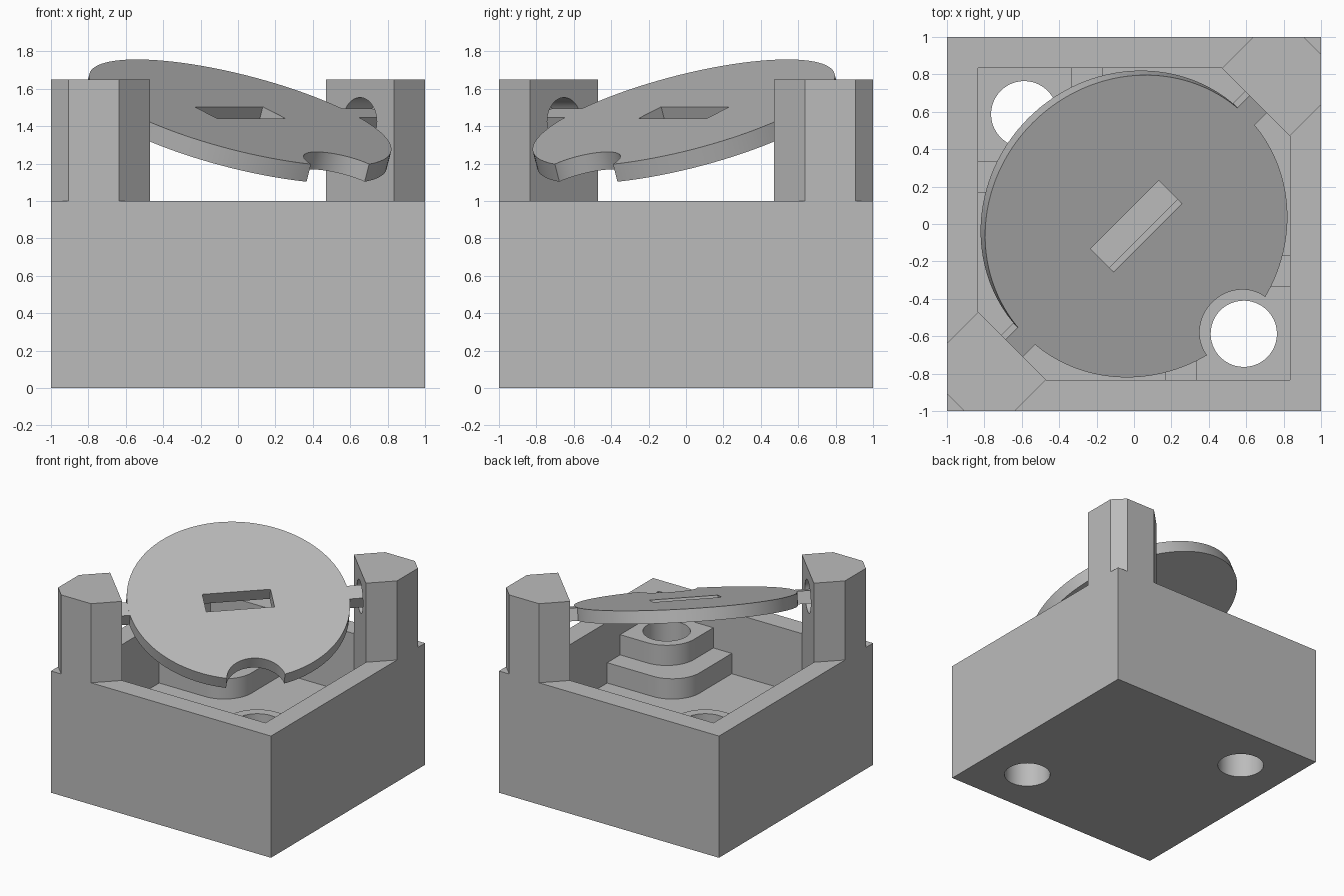
import bpy, bmesh, math
from mathutils import Matrix, Vector

cube = bpy.data.objects.get("Cube")
if cube:
    bpy.data.objects.remove(cube)

# One grey plastic for everything
grey = bpy.data.materials.new("light grey")
grey.use_nodes = True
colour = (0.5, 0.5, 0.5, 1)
grey.diffuse_color = colour
grey.node_tree.nodes["Principled BSDF"].inputs["Base Color"].default_value = colour

WALL = 0.833      # inner half width of the tray
HOLE = 0.587      # screw hole offset from the centre
PIVOT_Z = 1.425
TILT = math.radians(20)


def prism(name, points, z0, z1):
    """Extrude a counter-clockwise outline from z0 to z1."""
    bm = bmesh.new()
    face = bm.faces.new([bm.verts.new((x, y, z0)) for x, y in points])
    top = bmesh.ops.extrude_face_region(bm, geom=[face])["geom"]
    verts = [v for v in top if isinstance(v, bmesh.types.BMVert)]
    bmesh.ops.translate(bm, verts=verts, vec=(0, 0, z1 - z0))
    bmesh.ops.recalc_face_normals(bm, faces=bm.faces)
    mesh = bpy.data.meshes.new(name)
    bm.to_mesh(mesh)
    bm.free()
    mesh.materials.append(grey)
    obj = bpy.data.objects.new(name, mesh)
    bpy.context.collection.objects.link(obj)
    return obj


def arc(cx, cy, r, start, end, steps):
    angles = [math.radians(start + (end - start) * i / steps) for i in range(steps + 1)]
    return [(cx + r * math.cos(a), cy + r * math.sin(a)) for a in angles]


def cylinder(name, cx, cy, r, z0, z1, sides=72):
    return prism(name, arc(cx, cy, r, 0, 360, sides)[:-1], z0, z1)


def box(name, x0, x1, y0, y1, z0, z1):
    return prism(name, [(x0, y0), (x1, y0), (x1, y1), (x0, y1)], z0, z1)


def combine(obj, tool, operation="DIFFERENCE"):
    """Apply one boolean and discard the tool."""
    mod = obj.modifiers.new("cut", "BOOLEAN")
    mod.operation, mod.solver, mod.object = operation, "EXACT", tool
    bpy.context.view_layer.update()
    graph = bpy.context.evaluated_depsgraph_get()
    mesh = bpy.data.meshes.new_from_object(obj.evaluated_get(graph))
    obj.modifiers.clear()
    obj.data = mesh
    bpy.data.objects.remove(tool)


def turned(points):
    """Half turn about the vertical axis."""
    return [(-x, -y) for x, y in points]


# Tray with a pocket whose two post corners are cut off
tray = box("tray", -1, 1, -1, 1, 0, 1)
half_pocket = [(WALL, -WALL), (WALL, 0.47), (0.47, WALL)]
combine(tray, prism("pocket", half_pocket + turned(half_pocket), 0.5, 1.2))

# Stepped bosses around the screw holes
parts = [tray]
for side, sign in (("front", 1), ("back", -1)):
    for level, edge, z0, z1 in (("lower", 0.167, 0.49, 0.667), ("upper", 0.335, 0.66, 0.833)):
        out = WALL + 0.02
        c = edge + 0.25
        outline = [(edge, -out), (out, -out), (out, -edge)] + arc(c, -c, 0.25, 90, 180, 16)
        if sign < 0:
            outline = turned(outline)
        parts.append(prism(f"{side}_{level}_boss", outline, z0, z1))

# Screw holes through tray and bosses
for part in parts:
    for sign in (1, -1):
        if part is tray or part.name.startswith("front" if sign > 0 else "back"):
            combine(part, cylinder("drill", sign * HOLE, -sign * HOLE, 0.177, -0.1, 1.1))

# Corner posts with blind pivot sockets
post_outline = [(0.47, WALL), (WALL, 0.47), (1, 0.637), (1, 0.907), (0.907, 1), (0.637, 1)]
for name, outline, turn in (("back_left_post", post_outline, 45),
                            ("front_right_post", turned(post_outline), 225)):
    post = prism(name, outline, 1, 1.65)
    socket = cylinder("socket", 0, 0, 0.128, 0.85, 1.12, 48)
    socket.matrix_world = (Matrix.Translation((0, 0, PIVOT_Z))
                           @ Matrix.Rotation(math.radians(turn), 4, "Z")
                           @ Matrix.Rotation(math.radians(90), 4, "Y"))
    combine(post, socket)
    parts.append(post)

# Tilting disc with pivot bar, slot and screw notch
T = 0.05
disc = cylinder("tilting_disc", 0, 0, 0.833, -T, T, 128)
for sign in (1, -1):
    x0, x1 = sorted((sign * 0.7, sign * 1.06))
    combine(disc, box("pin", x0, x1, -0.069, 0.069, -T * 0.98, T * 0.98), "UNION")
combine(disc, box("slot", -0.258, 0.258, -0.093, 0.093, -0.2, 0.2))
combine(disc, cylinder("notch", 0, -0.834, 0.222, -0.2, 0.2))
disc.location = (0, 0, PIVOT_Z)
disc.rotation_euler = (TILT, 0, math.radians(45))
parts.append(disc)

# Smooth round walls, sharp edges elsewhere
bpy.ops.object.select_all(action="DESELECT")
for part in parts:
    part.select_set(True)
bpy.context.view_layer.objects.active = tray
bpy.ops.object.shade_smooth_by_angle(angle=math.radians(30))
